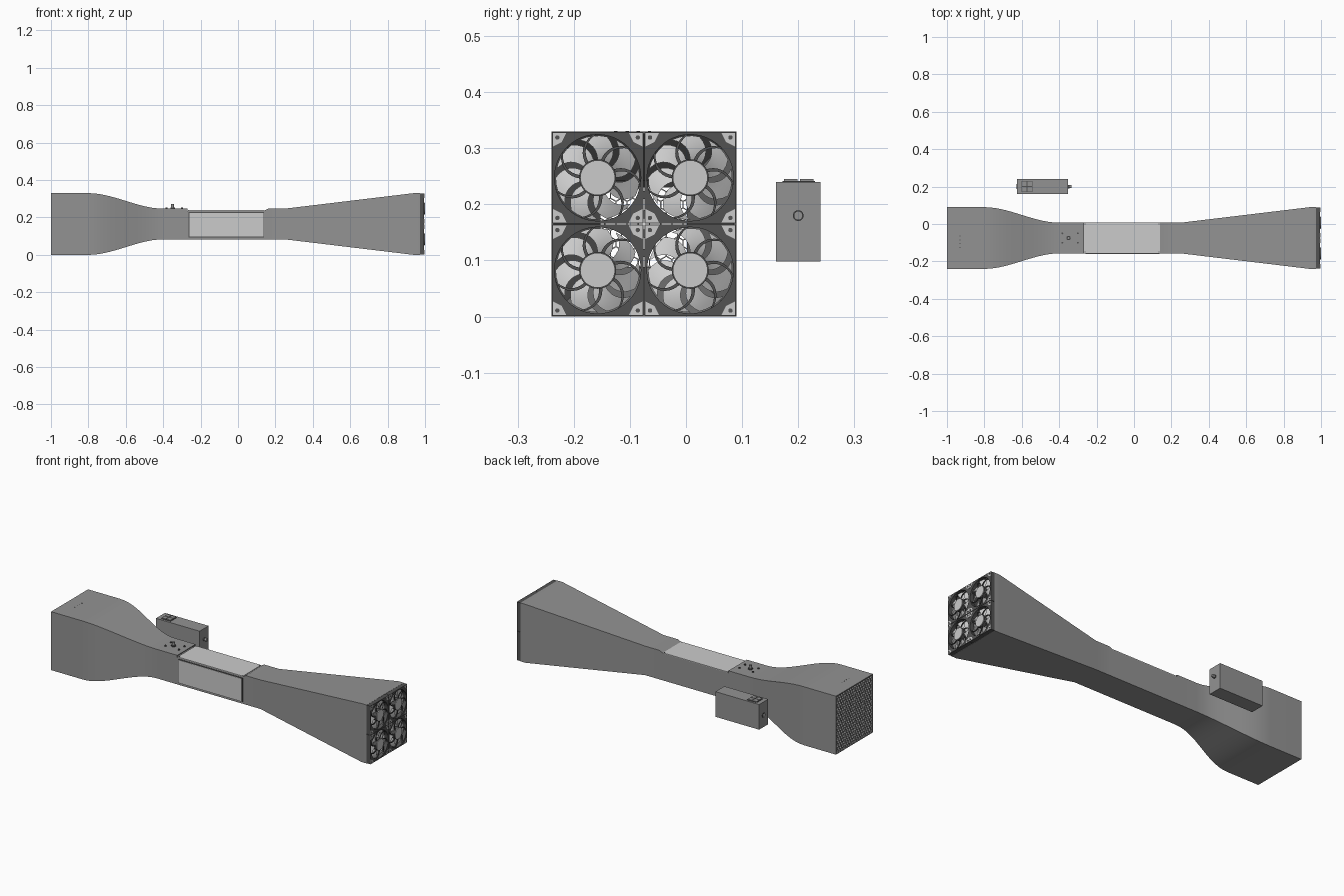
import bpy, bmesh, math
from mathutils import Matrix, Vector

cube = bpy.data.objects.get("Cube")
if cube:
    bpy.data.objects.remove(cube)

CY, CZ = -0.075, 0.165      # tunnel axis
H = 0.165                   # half size of the wide ends


def material(name, v):
    m = bpy.data.materials.new(name)
    m.use_nodes = True
    m.diffuse_color = (v, v, v, 1)
    m.node_tree.nodes["Principled BSDF"].inputs["Base Color"].default_value = (v, v, v, 1)
    return m


GREY = material("mid grey", 0.29)
LIGHT = material("light grey", 0.6)
DARK = material("dark grey", 0.085)


def finish(name, bm, mat, smooth=False):
    bmesh.ops.recalc_face_normals(bm, faces=bm.faces)
    me = bpy.data.meshes.new(name)
    bm.to_mesh(me)
    bm.free()
    me.materials.append(mat)
    ob = bpy.data.objects.new(name, me)
    bpy.context.collection.objects.link(ob)
    if smooth:
        bpy.ops.object.select_all(action='DESELECT')
        ob.select_set(True)
        bpy.context.view_layer.objects.active = ob
        bpy.ops.object.shade_smooth_by_angle(angle=math.radians(25))
    return ob


def box(name, lo, hi, mat):
    bm = bmesh.new()
    lo, hi = Vector(lo), Vector(hi)
    bmesh.ops.create_cube(bm, size=1, matrix=Matrix.Translation((lo + hi) / 2) @ Matrix.Diagonal((hi - lo).to_4d()))
    return finish(name, bm, mat)


def cylinder(name, centre, axis, r, length, mat, seg=24):
    bm = bmesh.new()
    rot = Vector((0, 0, 1)).rotation_difference(Vector(axis)).to_matrix().to_4x4()
    bmesh.ops.create_cone(bm, cap_ends=True, segments=seg, radius1=r, radius2=r, depth=length,
                          matrix=Matrix.Translation(centre) @ rot)
    return finish(name, bm, mat, True)


def bridge(bm, a, b):
    for i in range(len(a)):
        j = (i + 1) % len(a)
        bm.faces.new((a[i], a[j], b[j], b[i]))


def duct(name, sections, wall=0.005):
    """Hollow square duct lofted through (x, half size, top trim)."""
    bm = bmesh.new()

    def ring(x, h, trim, w):
        h -= w
        return [bm.verts.new((x, CY + sy * h, CZ + sz * h - (trim if sz > 0 else 0)))
                for sy, sz in ((-1, -1), (1, -1), (1, 1), (-1, 1))]
    outer = [ring(*s, 0) for s in sections]
    inner = [ring(*s, wall) for s in sections]
    for rings in (outer, inner):
        for a, b in zip(rings, rings[1:]):
            bridge(bm, a, b)
    bridge(bm, outer[0], inner[0])
    bridge(bm, outer[-1], inner[-1])
    return finish(name, bm, GREY, True)


# Ducts: inlet with curved contraction, test section, diffuser
T = 0.082
steps = 14
curve = [(-1, H, 0)]
for i in range(steps + 1):
    t = i / steps
    curve.append((-0.8 + 0.4 * t, H + (T - H) * t * t * (3 - 2 * t), 0))
duct("inlet_contraction", curve + [(-0.27, T, 0)])
duct("test_section", [(-0.27, T, 0.012), (0.14, T, 0.012)])
duct("diffuser", [(0.14, T, 0.01), (0.16, T, 0), (0.25, T, 0), (0.94, H, 0), (0.972, H, 0)])

# Lid and front window of the test section
box("test_section_lid", (-0.268, CY - T, CZ + T - 0.012), (0.14, CY + T, CZ + T - 0.008), LIGHT)
front = CY - T
box("window_seal", (-0.264, front - 0.002, 0.094), (0.14, front, 0.229), DARK)
box("front_window", (-0.26, front - 0.004, 0.098), (0.136, front, 0.225), LIGHT)
for x in (-0.262, 0.134):
    for y in (CY - 0.075, CY + 0.075):
        cylinder("lid_screw", (x, y, 0.239), (0, 0, 1), 0.003, 0.003, DARK, 10)

# Probe post and screws on the roof before the test section
cylinder("probe_post", (-0.35, CY, 0.258), (0, 0, 1), 0.008, 0.026, GREY)
cylinder("probe_collar", (-0.35, CY, 0.249), (0, 0, 1), 0.012, 0.006, DARK)
for x in (-0.383, -0.3):
    for y in (-0.05, -0.1):
        cylinder("probe_screw", (x, y, 0.249), (0, 0, 1), 0.005, 0.008, DARK, 12)
for i in range(4):
    cylinder("inlet_pin", (-0.93, -0.125 + 0.02 * i, 0.33), (0, 0, 1), 0.003, 0.002, DARK, 8)


# Honeycomb flow straightener in the inlet
def honeycomb(r=0.0115, web=0.0012, x0=-0.998, x1=-0.95):
    bm = bmesh.new()
    lim = H - 0.004
    dy, dz = r * math.sqrt(3), r * 1.5
    rows, cols = int(lim / dz) + 1, int(lim / dy) + 1

    def hexagon(x, y, z, rad):
        pts = []
        for k in range(6):
            a = math.radians(30 + 60 * k)
            py, pz = y + rad * math.cos(a), z + rad * math.sin(a)
            pts.append(bm.verts.new((x, CY + max(-lim, min(lim, py)), CZ + max(-lim, min(lim, pz)))))
        return pts
    for j in range(-rows, rows + 1):
        for i in range(-cols, cols + 1):
            y, z = (i + 0.5 * (j % 2)) * dy, j * dz
            if abs(y) > lim or abs(z) > lim:
                continue
            a, b = hexagon(x0, y, z, r), hexagon(x0, y, z, r - web)
            c, d = hexagon(x1, y, z, r - web), hexagon(x1, y, z, r)
            bridge(bm, a, b)
            bridge(bm, b, c)
            bridge(bm, c, d)
    bmesh.ops.dissolve_degenerate(bm, dist=1e-5, edges=bm.edges)
    return finish("honeycomb", bm, GREY)


honeycomb()


# Fan parts, built around the local x axis
F = H / 2 - 0.0008
X0, X1 = 0.972, 0.995


def fan_frame():
    bm = bmesh.new()
    seg, hole = 48, 0.077

    def ring(x, square):
        out = []
        for i in range(seg):
            a = 2 * math.pi * i / seg
            c, s = math.cos(a), math.sin(a)
            k = F / max(abs(c), abs(s)) if square else hole
            out.append(bm.verts.new((x, k * c, k * s)))
        return out
    loops = [ring(X0, True), ring(X1, True), ring(X1, False), ring(X0, False)]
    for i in range(4):
        bridge(bm, loops[i], loops[(i + 1) % 4])
    return finish("fan_frame", bm, DARK, True)


def swept_strip(bm, start, width, r0, r1, sweep, xa, xb, nr=7, nc=4):
    """Curved radial strip from r0 to r1, pitched from xa to xb."""
    grid = []
    for i in range(nr + 1):
        t = i / nr
        r = r0 + (r1 - r0) * t
        row = []
        for j in range(nc + 1):
            u = j / nc
            a = start + sweep * t * t + width(r) * u
            row.append(bm.verts.new((xa + (xb - xa) * u, r * math.cos(a), r * math.sin(a))))
        grid.append(row)
    for p, q in zip(grid, grid[1:]):
        for j in range(nc):
            bm.faces.new((p[j], p[j + 1], q[j + 1], q[j]))


def fan_blades():
    bm = bmesh.new()
    for k in range(7):
        swept_strip(bm, 2 * math.pi * k / 7, lambda r: 0.68, 0.03, 0.075, 0.45, 0.974, 0.988)
    return finish("fan_blades", bm, LIGHT, True)


def fan_struts():
    bm = bmesh.new()
    for k in range(7):
        swept_strip(bm, 2 * math.pi * k / 7 + 0.3, lambda r: 0.006 / r, 0.031, 0.078, -0.5, 0.991, 0.991, nc=1)
    ob = finish("fan_struts", bm, DARK)
    mod = ob.modifiers.new("thickness", 'SOLIDIFY')
    mod.thickness = 0.004
    return ob


def corner_pads():
    bm = bmesh.new()
    e, c = F - 0.002, F - 0.026
    for sy in (-1, 1):
        for sz in (-1, 1):
            tri = [bm.verts.new((X1 + 0.001, sy * y, sz * z))
                   for y, z in ((e, e), (e, c), (c + 0.008, c + 0.008), (c, e))]
            face = bm.faces.new(tri)
            low = bmesh.ops.extrude_face_region(bm, geom=[face])["geom"]
            bmesh.ops.translate(bm, vec=(-0.002, 0, 0), verts=[v for v in low if isinstance(v, bmesh.types.BMVert)])
    return finish("fan_corner_pads", bm, LIGHT)


def corner_screws():
    bm = bmesh.new()
    p = F - 0.01
    for sy in (-1, 1):
        for sz in (-1, 1):
            bmesh.ops.create_cone(bm, cap_ends=True, segments=12, radius1=0.004, radius2=0.004, depth=0.006,
                                  matrix=Matrix.Translation((X1, sy * p, sz * p)) @ Matrix.Rotation(math.pi / 2, 4, 'Y'))
    return finish("fan_screws", bm, DARK, True)


parts = [fan_frame(), fan_blades(), fan_struts(), corner_pads(), corner_screws(),
         cylinder("fan_hub", (0.987, 0, 0), (1, 0, 0), 0.031, 0.024, LIGHT, 32),
         cylinder("fan_hub_rim", (0.985, 0, 0), (1, 0, 0), 0.033, 0.022, DARK, 32)]
spots = [(CY + sy * H / 2, CZ + sz * H / 2) for sy in (-1, 1) for sz in (-1, 1)]
for part in parts:
    base = part.location.copy()
    for n, (y, z) in enumerate(spots):
        ob = part if n == 0 else part.copy()
        if n:
            bpy.context.collection.objects.link(ob)
        ob.location = base + Vector((0, y, z))

# Separate control box with knob, rear port and rocker switches
box("control_box", (-0.625, 0.16, 0.098), (-0.352, 0.24, 0.24), GREY)
cylinder("box_knob", (-0.343, 0.2, 0.18), (1, 0, 0), 0.008, 0.02, GREY)
cylinder("knob_collar", (-0.35, 0.2, 0.18), (1, 0, 0), 0.0095, 0.008, DARK)
cylinder("box_port", (-0.625, 0.2, 0.165), (1, 0, 0), 0.013, 0.005, DARK)
cylinder("box_port_plug", (-0.626, 0.2, 0.165), (1, 0, 0), 0.009, 0.007, LIGHT)
box("switch_plate", (-0.602, 0.172, 0.238), (-0.542, 0.23, 0.242), DARK)
for i in range(2):
    for j in range(2):
        x, y = -0.599 + 0.029 * i, 0.175 + 0.028 * j
        box("switch", (x, y, 0.24), (x + 0.025, y + 0.024, 0.245), GREY)
